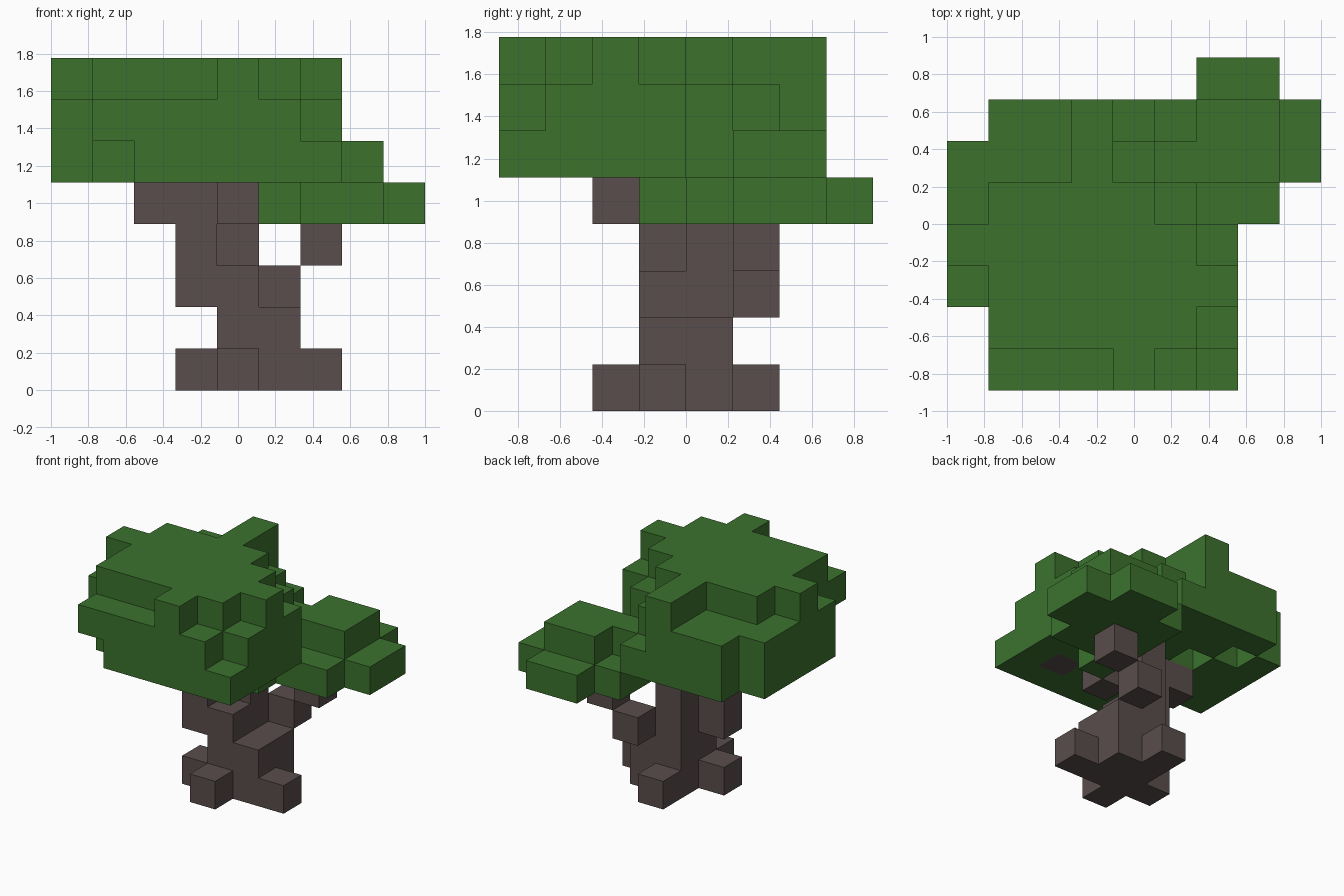
import bpy
import bmesh
from mathutils import Vector

default_cube = bpy.data.objects.get("Cube")
if default_cube:
    bpy.data.objects.remove(default_cube, do_unlink=True)

UNIT = 2 / 9                       # edge length of one block
ORIGIN = Vector((-4.5, -4, 0))     # grid corner, in blocks


def make_material(name, colour):
    material = bpy.data.materials.new(name)
    material.use_nodes = True
    material.diffuse_color = (*colour, 1)
    shader = material.node_tree.nodes["Principled BSDF"]
    shader.inputs["Base Color"].default_value = (*colour, 1)
    shader.inputs["Roughness"].default_value = 0.9
    return material


def box(low, high):
    """All grid cells from low to high, inclusive."""
    spans = [range(a, b + 1) for a, b in zip(low, high)]
    return {(x, y, z) for x in spans[0] for y in spans[1] for z in spans[2]}


def columns(bottoms, tops):
    """Cells between two height maps; rows run front to back."""
    cells = set()
    for y, (low_row, high_row) in enumerate(zip(bottoms, tops)):
        for x, (low, high) in enumerate(zip(low_row, high_row)):
            if high != ".":
                cells |= {(x, y, z) for z in range(int(low), int(high))}
    return cells


def build_blocks(name, cells, occupied, material):
    """One mesh with only the outer faces of its blocks."""
    bm = bmesh.new()
    verts = {}

    def corner(point):
        key = tuple(round(c * 2) for c in point)
        if key not in verts:
            verts[key] = bm.verts.new((point + ORIGIN) * UNIT)
        return verts[key]

    for cell in sorted(cells):
        centre = Vector(cell) + Vector((0.5, 0.5, 0.5))
        for axis in range(3):
            for sign in (-1, 1):
                normal = Vector((0, 0, 0))
                normal[axis] = sign
                neighbour = tuple(int(c + n) for c, n in zip(cell, normal))
                if neighbour in occupied:
                    continue
                side = Vector((0, 0, 0))
                side[(axis + 1) % 3] = 1
                up = normal.cross(side)
                ring = (-side - up, side - up, side + up, up - side)
                bm.faces.new([corner(centre + (normal + r) / 2) for r in ring])

    mesh = bpy.data.meshes.new(name)
    bm.to_mesh(mesh)
    bm.free()
    mesh.materials.append(material)
    obj = bpy.data.objects.new(name, mesh)
    bpy.context.collection.objects.link(obj)


bark = make_material("bark brown", (0.10, 0.075, 0.072))
leaf = make_material("leaf green", (0.045, 0.168, 0.027))

# Roots: one stub on each side of the base
roots = {(4, 2, 0), (3, 3, 0), (6, 3, 0), (4, 5, 0)}

# Trunk: wide base, narrowing and leaning as it rises
trunk = box((4, 3, 0), (5, 4, 1)) | box((4, 3, 2), (4, 4, 2))
trunk |= box((3, 3, 2), (3, 3, 4)) | box((4, 4, 3), (4, 4, 4))

# Branches: blocks stepping diagonally outwards
branches = {(5, 5, 2), (6, 5, 3), (2, 3, 4), (4, 2, 4), (5, 1, 5)}

# Leaves: height maps of the underside and the top
underside = [".655555..", ".555565..", "5555555..", "5555545..",
             "55655444.", "565554444", ".55554444", "......44."]
crown = [".777876..", ".888887..", "7888888..", "8888887..",
         "78888755.", "777876665", ".77865665", "......55."]
leaves = columns(underside, crown)

everything = roots | trunk | branches | leaves
build_blocks("roots", roots, everything, bark)
build_blocks("trunk", trunk, everything, bark)
build_blocks("branches", branches, everything, bark)
build_blocks("leaves", leaves, everything, leaf)
